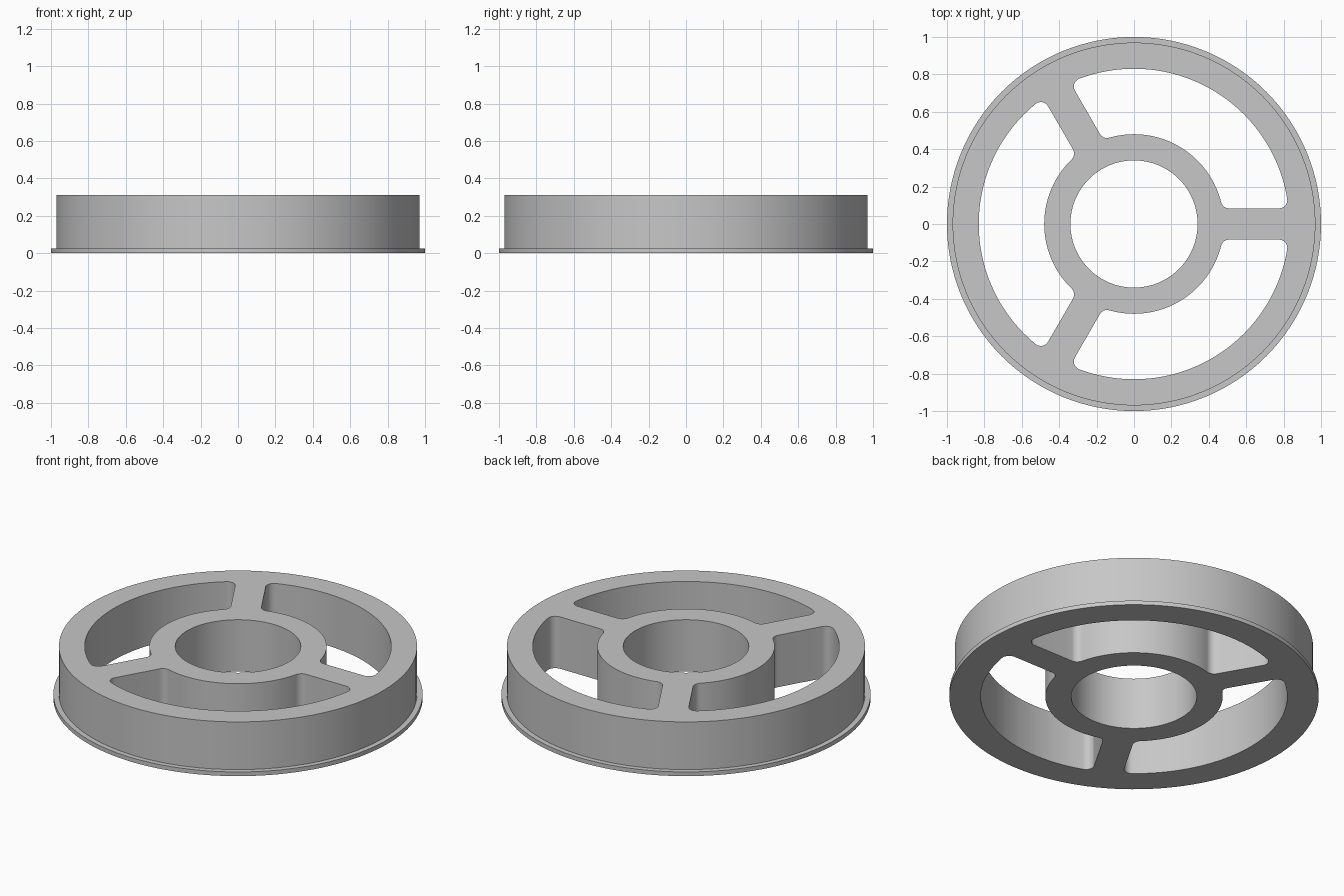
import bpy, bmesh
from math import sin, cos, pi, sqrt, atan2, radians
from mathutils import Vector

if "Cube" in bpy.data.objects:
    bpy.data.objects.remove(bpy.data.objects["Cube"])

RIM, FLANGE, BORE = 0.97, 1.0, 0.34
HUB, INNER_RIM = 0.48, 0.83
HEIGHT, FLANGE_H = 0.31, 0.025
SPOKE, FILLET = 0.083, 0.045
SEGMENTS = 128

grey = bpy.data.materials.new("plain grey")
grey.use_nodes = True
colour = (0.57, 0.57, 0.57, 1)
grey.diffuse_color = colour
grey.node_tree.nodes["Principled BSDF"].inputs["Base Color"].default_value = colour


def make_object(name, bm):
    bmesh.ops.recalc_face_normals(bm, faces=bm.faces[:])
    mesh = bpy.data.meshes.new(name)
    bm.to_mesh(mesh)
    bm.free()
    mesh.materials.append(grey)
    obj = bpy.data.objects.new(name, mesh)
    bpy.context.collection.objects.link(obj)
    return obj


def lathe(name, profile):
    """Revolve a closed (radius, height) profile about z."""
    bm = bmesh.new()
    rings = [[bm.verts.new((r * cos(a), r * sin(a), z)) for r, z in profile]
             for a in (2 * pi * i / SEGMENTS for i in range(SEGMENTS))]
    n = len(profile)
    for i in range(SEGMENTS):
        a, b = rings[i], rings[(i + 1) % SEGMENTS]
        for j in range(n):
            k = (j + 1) % n
            bm.faces.new((a[j], b[j], b[k], a[k]))
    return make_object(name, bm)


def arc(cx, cy, r, start, end, steps):
    return [Vector((cx + r * cos(t), cy + r * sin(t)))
            for t in (start + (end - start) * i / steps for i in range(steps + 1))]


def window_outline():
    """Opening between two spokes, with rounded corners."""
    cy = SPOKE + FILLET
    xi = sqrt((HUB + FILLET) ** 2 - cy ** 2)
    xo = sqrt((INNER_RIM - FILLET) ** 2 - cy ** 2)
    ai, ao = atan2(cy, xi), atan2(cy, xo)
    mid = radians(60)
    half = arc(0, 0, HUB, mid, ai, 20)
    half += arc(xi, cy, FILLET, ai + pi, 1.5 * pi, 8)
    half += arc(xo, cy, FILLET, -pi / 2, ao, 10)
    half += arc(0, 0, INNER_RIM, ao, mid, 24)[1:]
    # reflect across the middle of the opening
    c, s = cos(2 * mid), sin(2 * mid)
    other = [Vector((p.x * c + p.y * s, p.x * s - p.y * c)) for p in half[1:-1]]
    points = []
    for p in half + other[::-1]:
        if not points or (p - points[-1]).length > 1e-5:
            points.append(p)
    return points


# Wheel body with bottom flange and bore
wheel = lathe("spoked_wheel", [(BORE, 0), (FLANGE, 0), (FLANGE, FLANGE_H),
                               (RIM, FLANGE_H), (RIM, HEIGHT), (BORE, HEIGHT)])

# Three openings that leave the spokes
bm = bmesh.new()
outline = window_outline()
for i in range(3):
    c, s = cos(i * 2 * pi / 3), sin(i * 2 * pi / 3)
    face = bm.faces.new([bm.verts.new((p.x * c - p.y * s, p.x * s + p.y * c, -0.1))
                         for p in outline])
    ext = bmesh.ops.extrude_face_region(bm, geom=[face], use_keep_orig=True)
    bmesh.ops.translate(bm, vec=(0, 0, HEIGHT + 0.2),
                        verts=[v for v in ext["geom"] if isinstance(v, bmesh.types.BMVert)])
cutter = make_object("window_cutter", bm)
cutter.hide_render = True

cut = wheel.modifiers.new("windows", 'BOOLEAN')
cut.operation = 'DIFFERENCE'
cut.solver = 'EXACT'
cut.object = cutter

bpy.ops.object.select_all(action='DESELECT')
wheel.select_set(True)
bpy.context.view_layer.objects.active = wheel
bpy.ops.object.modifier_apply(modifier=cut.name)
bpy.data.objects.remove(cutter)
bpy.ops.object.shade_smooth_by_angle(angle=radians(30))
